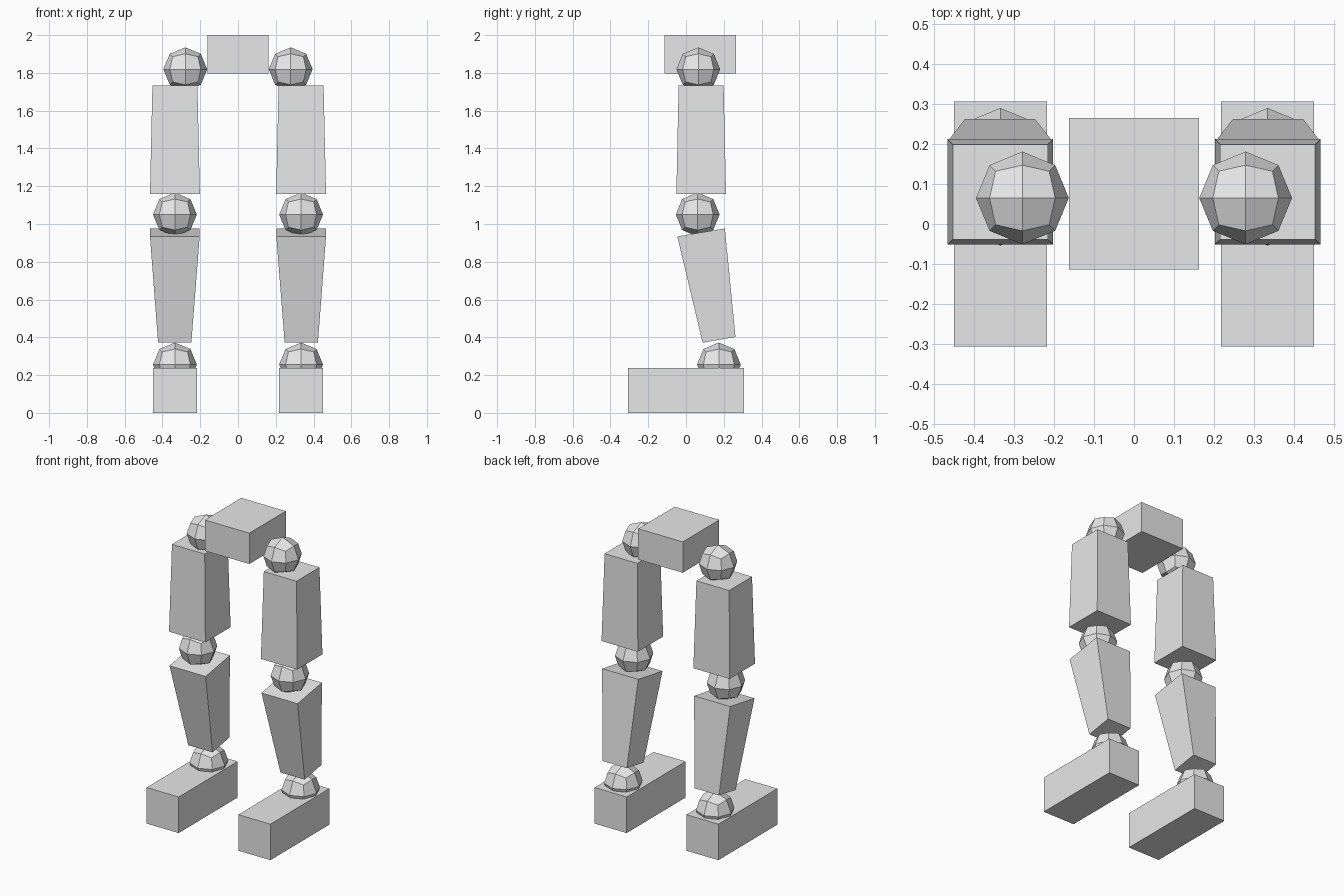
import bpy, bmesh
from mathutils import Vector

if "Cube" in bpy.data.objects:
    bpy.data.objects.remove(bpy.data.objects["Cube"])

grey = bpy.data.materials.new("plain grey")
grey.diffuse_color = (0.8, 0.8, 0.8, 1)
grey.use_nodes = True
grey.node_tree.nodes["Principled BSDF"].inputs["Base Color"].default_value = grey.diffuse_color


def finish(name, bm):
    bmesh.ops.recalc_face_normals(bm, faces=bm.faces)
    mesh = bpy.data.meshes.new(name)
    bm.to_mesh(mesh)
    bm.free()
    mesh.materials.append(grey)
    obj = bpy.data.objects.new(name, mesh)
    bpy.context.collection.objects.link(obj)


def block(name, bottom, top):
    """Six-sided block; each end is (x0, x1, front (y, z), back (y, z))."""
    bm = bmesh.new()
    rings = []
    for x0, x1, (yf, zf), (yb, zb) in (bottom, top):
        rings.append([bm.verts.new(p) for p in
                      ((x0, yf, zf), (x1, yf, zf), (x1, yb, zb), (x0, yb, zb))])
    low, high = rings
    bm.faces.new(low[::-1])
    bm.faces.new(high)
    for i in range(4):
        j = (i + 1) % 4
        bm.faces.new((low[i], low[j], high[j], high[i]))
    finish(name, bm)


def ball(name, centre, radius=0.116):
    """Cube split once per edge and pushed out to a sphere."""
    bm = bmesh.new()
    bmesh.ops.create_cube(bm, size=2)
    bmesh.ops.subdivide_edges(bm, edges=bm.edges[:], cuts=1, use_grid_fill=True)
    for v in bm.verts:
        v.co = Vector(centre) + v.co.normalized() * radius
    finish(name, bm)


def limb(name, side, bottom, top):
    """Block placed on the left (-1) or right (1) side."""
    ends = [(*sorted((side * e[0], side * e[1])), e[2], e[3]) for e in (bottom, top)]
    block(name, *ends)


# Pelvis
block("pelvis", (-0.162, 0.162, (-0.114, 1.797), (0.265, 1.797)),
      (-0.162, 0.162, (-0.114, 2.0), (0.265, 2.0)))

# Legs
for label, s in (("left", -1), ("right", 1)):
    ball(label + "_hip_joint", (s * 0.279, 0.065, 1.819))
    limb(label + "_thigh", s, (0.202, 0.466, (-0.051, 1.16), (0.212, 1.16)),
         (0.215, 0.453, (-0.039, 1.733), (0.199, 1.733)))
    ball(label + "_knee_joint", (s * 0.334, 0.062, 1.05))
    limb(label + "_shin", s, (0.247, 0.423, (0.088, 0.372), (0.262, 0.402)),
         (0.203, 0.466, (-0.046, 0.934), (0.206, 0.976)))
    ball(label + "_ankle_joint", (s * 0.334, 0.174, 0.256))
    limb(label + "_foot", s, (0.217, 0.450, (-0.306, 0), (0.306, 0)),
         (0.217, 0.450, (-0.306, 0.237), (0.306, 0.237)))
